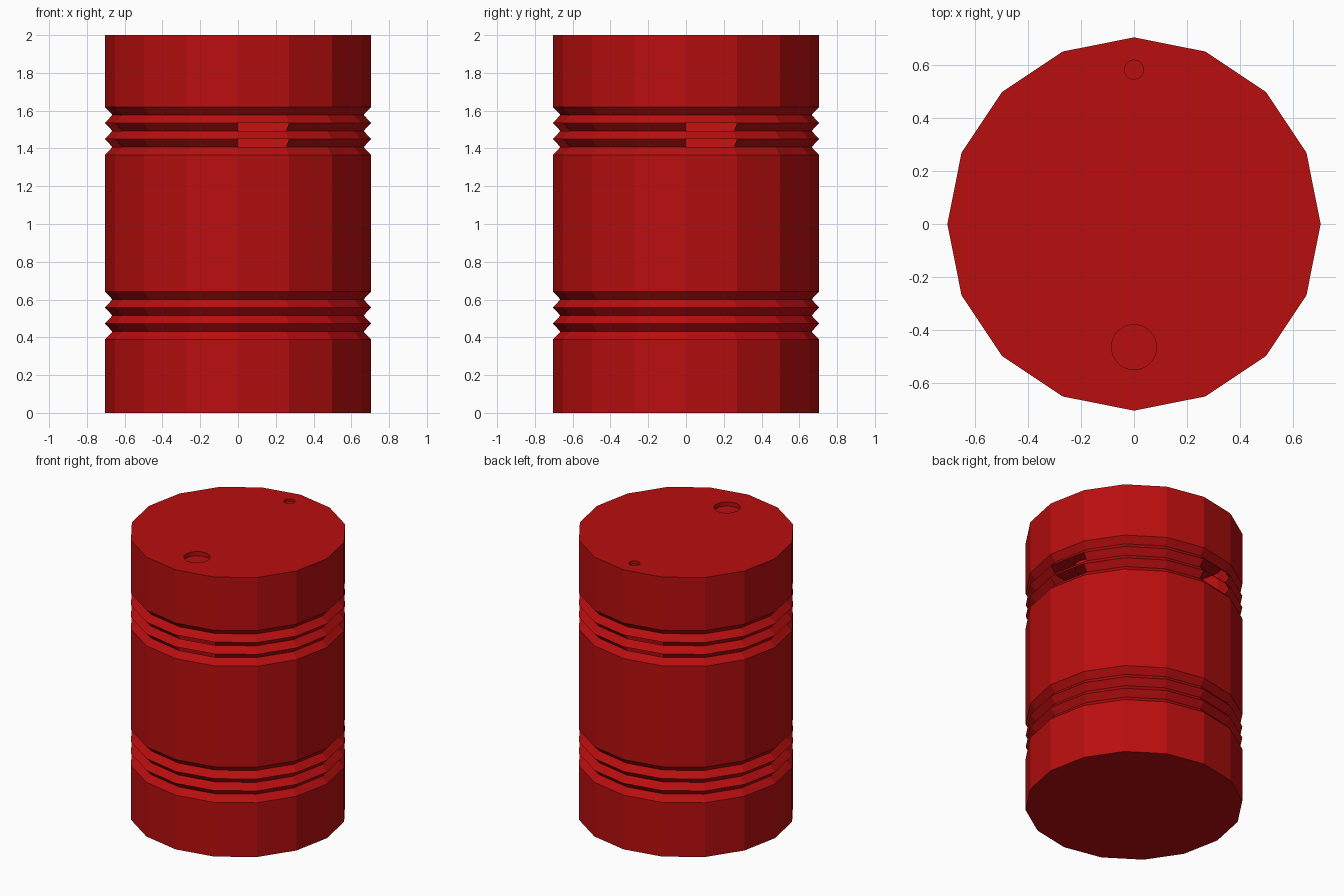
import bpy, bmesh, math

if "Cube" in bpy.data.objects:
    bpy.data.objects.remove(bpy.data.objects["Cube"])

SIDES = 16
OUT, IN = 0.705, 0.665

red = bpy.data.materials.new("drum red")
red.diffuse_color = (0.485, 0.0044, 0.0048, 1)
red.use_nodes = True
red.node_tree.nodes["Principled BSDF"].inputs["Base Color"].default_value = red.diffuse_color


def ring(bm, r, z, n=SIDES, cx=0.0, cy=0.0):
    return [bm.verts.new((cx + r * math.cos(2 * math.pi * i / n),
                          cy + r * math.sin(2 * math.pi * i / n), z)) for i in range(n)]


def loop_edges(bm, verts):
    edges = []
    for i, v in enumerate(verts):
        w = verts[(i + 1) % len(verts)]
        edges.append(bm.edges.get((v, w)) or bm.edges.new((v, w)))
    return edges


# Profile: plain drum wall with two groups of three V-grooves
profile = [(OUT, 0.0)]
for start in (0.388, 1.365):
    for k in range(7):
        profile.append((IN if k % 2 else OUT, start + k * 0.0425))
profile.append((OUT, 2.0))

bm = bmesh.new()
rings = [ring(bm, r, z) for r, z in profile]

# Drum wall, with the open slots in two upper grooves, four times round
for b in range(len(rings) - 1):
    lo, hi = rings[b], rings[b + 1]
    for i in range(SIDES):
        if b in (9, 11) and i % 4 == 0:
            continue
        j = (i + 1) % SIDES
        bm.faces.new((lo[i], lo[j], hi[j], hi[i]))

# Bottom
bm.faces.new(list(reversed(rings[0])))

# Lid with two sunken bung holes: (y, radius, depth)
lid_edges = loop_edges(bm, rings[-1])
for y, r, depth in ((-0.465, 0.085, 0.03), (0.583, 0.036, 0.02)):
    n = 32
    top = ring(bm, r, 2.0, n, 0, y)
    low = ring(bm, r, 2.0 - depth, n, 0, y)
    lid_edges += loop_edges(bm, top)
    for i in range(n):
        j = (i + 1) % n
        bm.faces.new((top[i], top[j], low[j], low[i]))
    bm.faces.new(low)
bmesh.ops.triangle_fill(bm, edges=lid_edges, use_beauty=True, normal=(0, 0, 1))

mesh = bpy.data.meshes.new("drum")
bm.to_mesh(mesh)
bm.free()
mesh.materials.append(red)
bpy.context.collection.objects.link(bpy.data.objects.new("drum", mesh))
